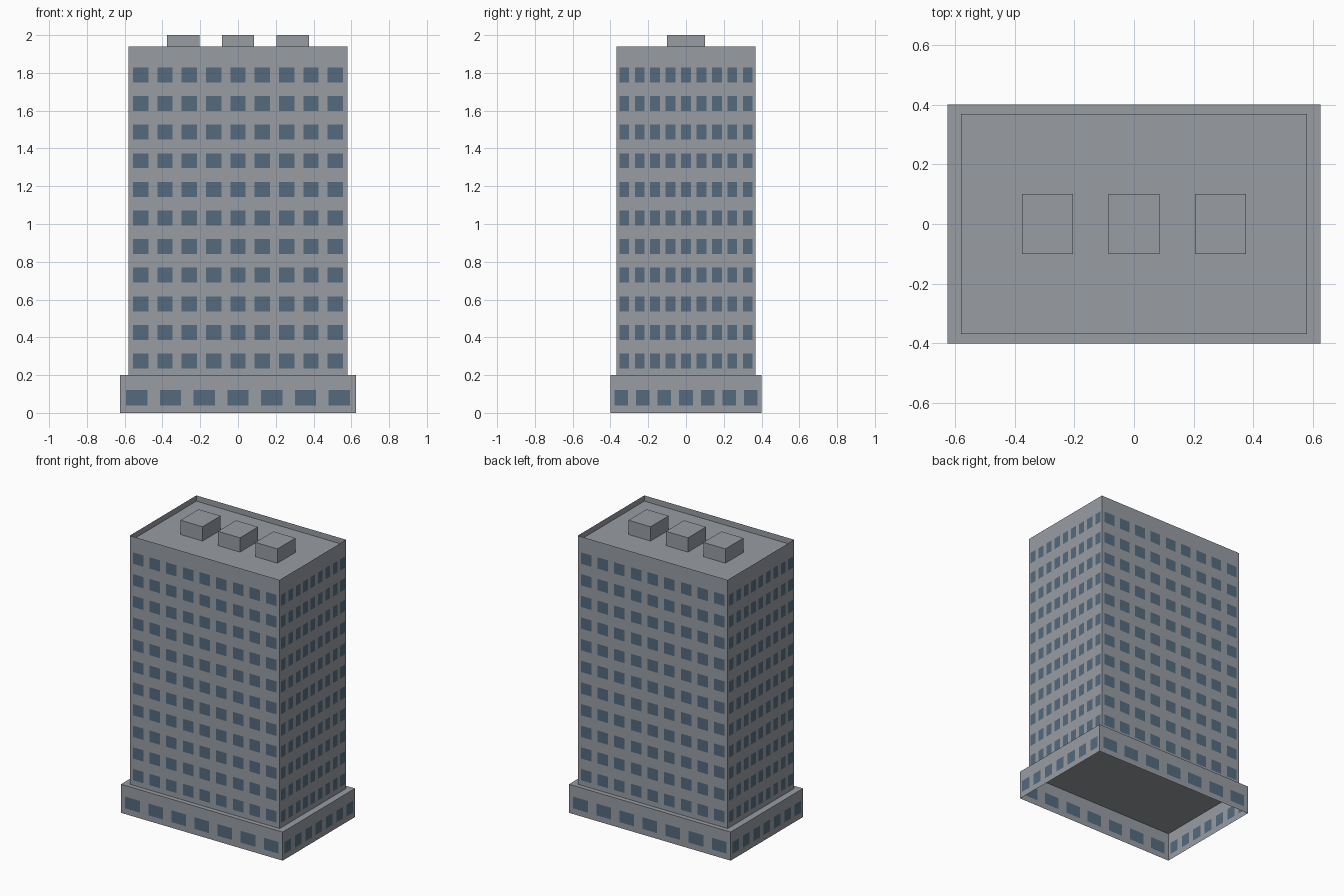
import bpy, bmesh
from mathutils import Matrix, Vector
from math import pi

default = bpy.data.objects.get("Cube")
if default:
    bpy.data.objects.remove(default, do_unlink=True)


def material(name, rgb):
    m = bpy.data.materials.new(name)
    m.use_nodes = True
    m.diffuse_color = (*rgb, 1)
    m.node_tree.nodes["Principled BSDF"].inputs["Base Color"].default_value = (*rgb, 1)
    return m


CONCRETE = material("grey concrete", (0.314, 0.337, 0.371))
GLASS = material("blue grey glass", (0.089, 0.147, 0.212))
GLASS_SHARE = 0.63  # part of each bay's width taken by its window


def finish(bm, name):
    bmesh.ops.remove_doubles(bm, verts=bm.verts, dist=0.0001)
    mesh = bpy.data.meshes.new(name)
    bm.to_mesh(mesh)
    bm.free()
    mesh.materials.append(CONCRETE)
    mesh.materials.append(GLASS)
    obj = bpy.data.objects.new(name, mesh)
    bpy.context.collection.objects.link(obj)
    return obj


def quad(bm, corners, mat=0):
    face = bm.faces.new([bm.verts.new(c) for c in corners])
    face.material_index = mat
    return face


def windowed_walls(bm, hx, hy, bays, levels):
    """Four walls cut into strips; odd strips both ways are glass."""
    for turn in range(4):
        half, depth = (hx, hy) if turn % 2 == 0 else (hy, hx)
        rot = Matrix.Rotation(turn * pi / 2, 3, "Z")
        pitch = 2 * half / bays
        cuts = [-half]
        for i in range(bays):
            mid = -half + (i + 0.5) * pitch
            cuts += [mid - pitch * GLASS_SHARE / 2, mid + pitch * GLASS_SHARE / 2]
        cuts.append(half)
        for i, (a, b) in enumerate(zip(cuts, cuts[1:])):
            for j, (lo, hi) in enumerate(zip(levels, levels[1:])):
                corners = [(a, lo), (b, lo), (b, hi), (a, hi)]
                quad(bm, [rot @ Vector((x, -depth, z)) for x, z in corners],
                     1 if i % 2 and j % 2 else 0)


def flat(bm, hx, hy, z):
    return quad(bm, [(-hx, -hy, z), (hx, -hy, z), (hx, hy, z), (-hx, hy, z)])


# Podium: wide ground floor, open underneath
bm = bmesh.new()
windowed_walls(bm, 0.626, 0.4, 7, [0, 0.04, 0.122, 0.2])
flat(bm, 0.626, 0.4, 0.2)
finish(bm, "podium")

# Tower: eleven floors of windows
levels = [0.2]
for floor in range(11):
    sill = 0.235 + floor * 0.1515
    levels += [sill, sill + 0.079]
levels.append(1.94)
bm = bmesh.new()
windowed_walls(bm, 0.58, 0.368, 9, levels)
finish(bm, "tower_walls")

# Roof: thin parapet rim around a sunken deck
bm = bmesh.new()
deck = flat(bm, 0.58, 0.368, 1.94)
bmesh.ops.inset_region(bm, faces=[deck], thickness=0.013)
inner = bmesh.ops.extrude_face_region(bm, geom=[deck])
bmesh.ops.translate(bm, vec=(0, 0, -0.04),
                    verts=[g for g in inner["geom"] if isinstance(g, bmesh.types.BMVert)])
if deck.is_valid:
    bm.faces.remove(deck)
bm.normal_update()
finish(bm, "roof_parapet")

# Rooftop plant boxes
for name, x in (("right", -0.29), ("middle", 0), ("left", 0.29)):
    bm = bmesh.new()
    bmesh.ops.create_cube(bm, size=1, matrix=Matrix.Translation((x, 0, 1.95))
                          @ Matrix.Diagonal((0.171, 0.2, 0.1, 1)))
    finish(bm, "roof_box_" + name)
